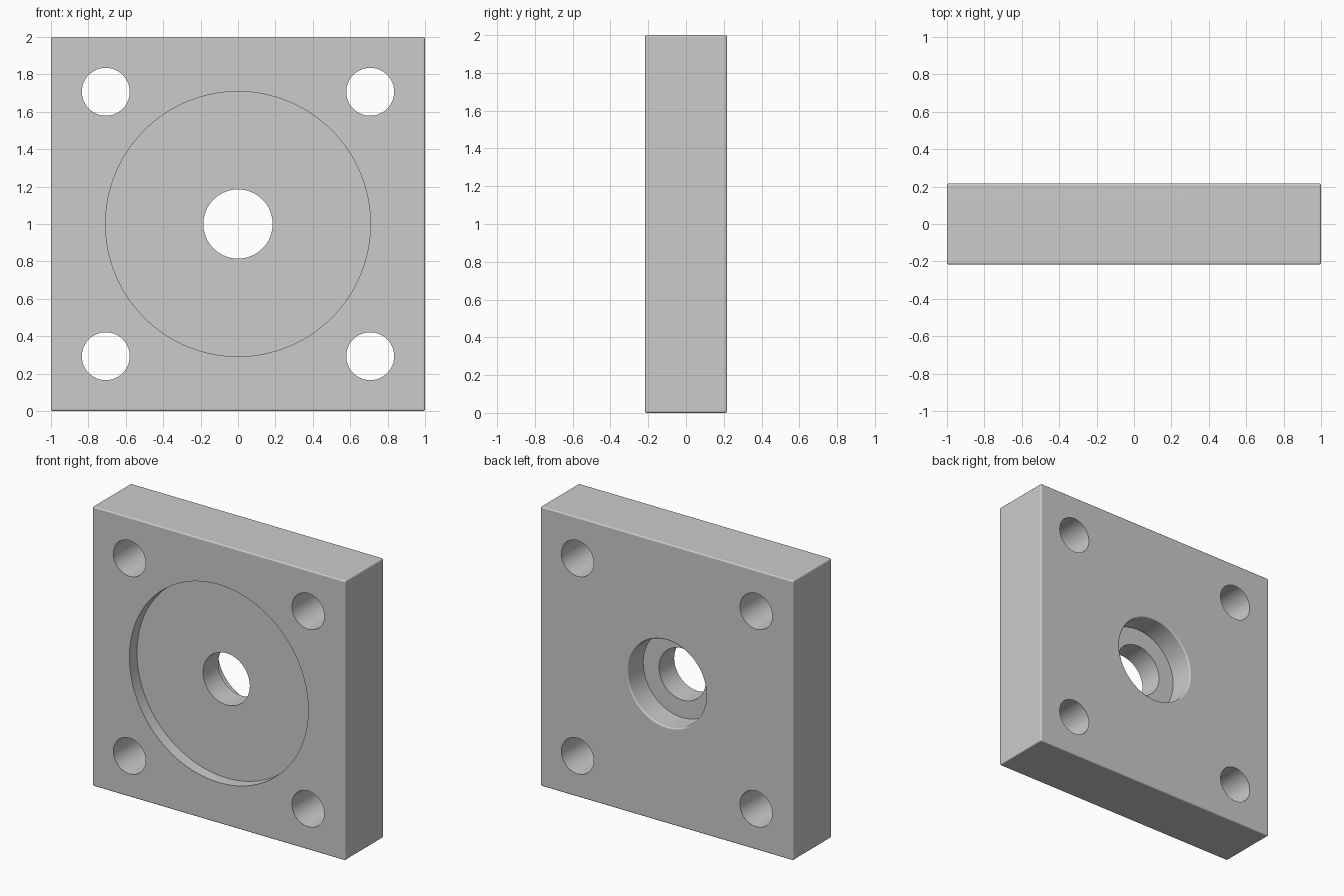
import bpy, bmesh, math

if "Cube" in bpy.data.objects:
    bpy.data.objects.remove(bpy.data.objects["Cube"], do_unlink=True)

HALF_DEPTH = 0.217
FILLET = 0.01
HOLE_POS = 0.707

steel = bpy.data.materials.new("light_grey_metal")
steel.use_nodes = True
GREY = (0.6, 0.6, 0.6, 1)
steel.diffuse_color = GREY
steel.node_tree.nodes["Principled BSDF"].inputs["Base Color"].default_value = GREY


def add_object(name, bm):
    bmesh.ops.recalc_face_normals(bm, faces=bm.faces)
    mesh = bpy.data.meshes.new(name)
    bm.to_mesh(mesh)
    bm.free()
    mesh.materials.append(steel)
    obj = bpy.data.objects.new(name, mesh)
    bpy.context.collection.objects.link(obj)
    return obj


def lathe(name, profile, x, z, steps):
    """Closed solid turned about the y direction from (y, radius) points."""
    bm = bmesh.new()
    rings = []
    for y, r in profile:
        angles = [math.tau * i / steps for i in range(steps)]
        rings.append([bm.verts.new((x + r * math.cos(a), y, z + r * math.sin(a)))
                      for a in angles])
    for a, b in zip(rings, rings[1:]):
        for i in range(steps):
            j = (i + 1) % steps
            bm.faces.new((a[i], a[j], b[j], b[i]))
    bm.faces.new(rings[0])
    bm.faces.new(rings[-1])
    return add_object(name, bm)


# Square plate with softly rounded outer edges
bm = bmesh.new()
bmesh.ops.create_cube(bm, size=2)
for v in bm.verts:
    v.co.y *= HALF_DEPTH
    v.co.z += 1
bmesh.ops.bevel(bm, geom=bm.edges[:], offset=FILLET, segments=3,
                profile=0.5, affect='EDGES')
plate = add_object("mounting_plate", bm)

# Stepped centre bore: wide front recess, through hole, rounded back counterbore
rim = [(HALF_DEPTH - FILLET + FILLET * math.sin(a), 0.32 - FILLET * math.cos(a))
       for a in (math.pi / 2 * i / 4 for i in range(5))]
bore = [(-0.3, 0.708), (-0.131, 0.708), (-0.131, 0.185),
        (0.041, 0.185), (0.041, 0.31)] + rim + [(0.3, 0.32)]
cutters = [lathe("centre_bore_cutter", bore, 0, 1, 128)]

# Four corner bolt holes
for sx in (-1, 1):
    for sz in (-1, 1):
        cutters.append(lathe("bolt_hole_cutter", [(-0.3, 0.128), (0.3, 0.128)],
                             sx * HOLE_POS, 1 + sz * HOLE_POS, 64))

# Cut the holes and remove the cutters
bpy.context.view_layer.objects.active = plate
for cutter in cutters:
    mod = plate.modifiers.new("cut", 'BOOLEAN')
    mod.operation = 'DIFFERENCE'
    mod.solver = 'EXACT'
    mod.object = cutter
    bpy.ops.object.modifier_apply(modifier=mod.name)
    bpy.data.objects.remove(cutter, do_unlink=True)

# Smooth rounded walls, crisp steps and flat faces
bpy.ops.object.select_all(action='DESELECT')
plate.select_set(True)
bpy.ops.object.shade_smooth_by_angle(angle=math.radians(35))
weighted = plate.modifiers.new("flat_face_normals", 'WEIGHTED_NORMAL')
weighted.keep_sharp = True
